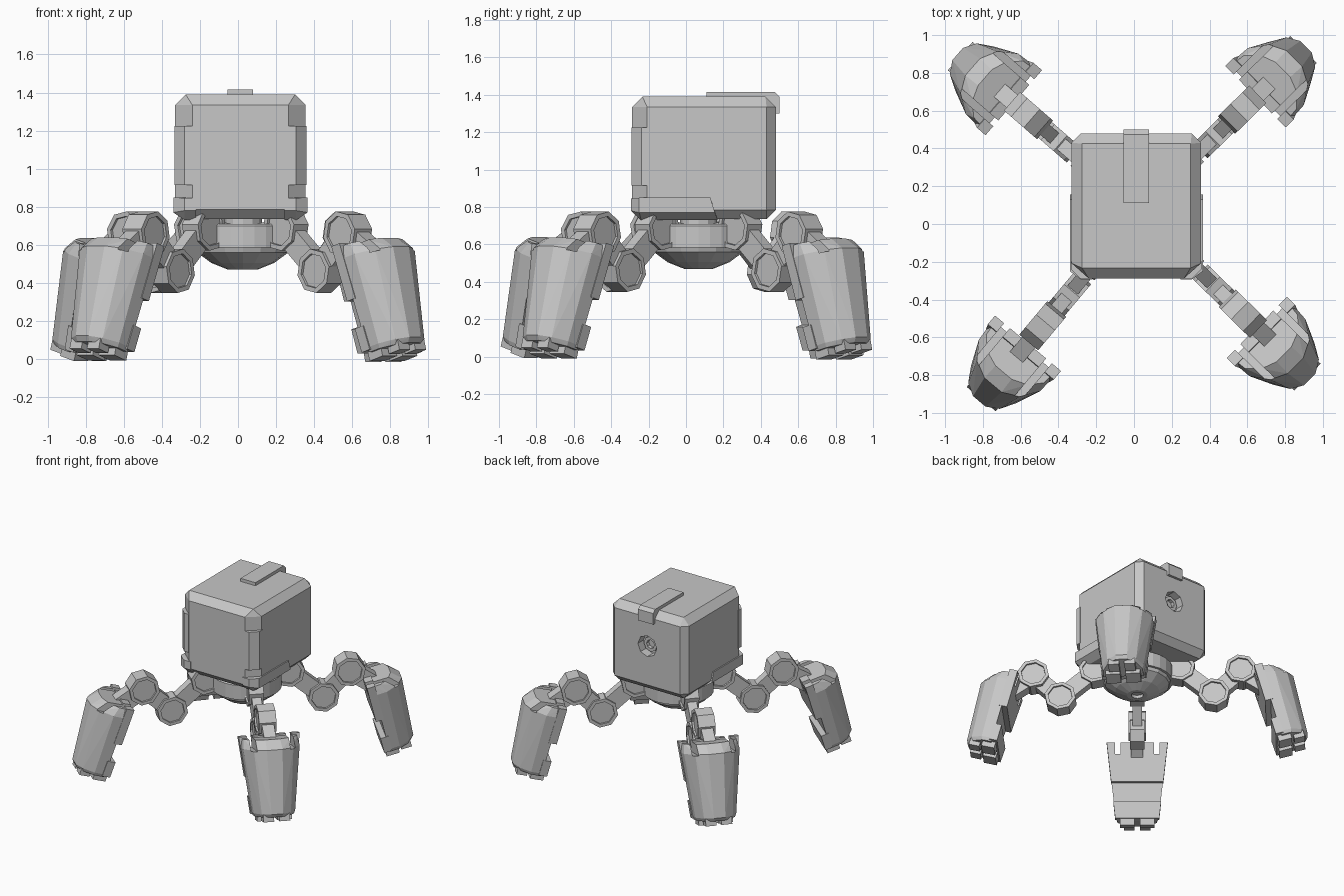
import bpy, bmesh
from math import sin, cos, pi, radians
from mathutils import Matrix, Vector

cube = bpy.data.objects.get("Cube")
if cube:
    bpy.data.objects.remove(cube, do_unlink=True)

grey = bpy.data.materials.new("plain grey")
grey.use_nodes = True
GREY = (0.57, 0.57, 0.57, 1)
grey.diffuse_color = GREY
grey.node_tree.nodes["Principled BSDF"].inputs["Base Color"].default_value = GREY

HUB = Vector((0.025, 0.067, 0))
ID = Matrix()


def finish(name, bm, m=ID):
    bmesh.ops.recalc_face_normals(bm, faces=bm.faces)
    bm.transform(m)
    mesh = bpy.data.meshes.new(name)
    bm.to_mesh(mesh)
    bm.free()
    mesh.materials.append(grey)
    ob = bpy.data.objects.new(name, mesh)
    bpy.context.collection.objects.link(ob)
    return ob


def hull(name, pts, m=ID):
    """Faceted convex solid around a few points."""
    bm = bmesh.new()
    verts = [bm.verts.new(p) for p in pts]
    bmesh.ops.convex_hull(bm, input=verts)
    loose = [v for v in bm.verts if not v.link_faces]
    bmesh.ops.delete(bm, geom=loose, context="VERTS")
    bmesh.ops.dissolve_limit(bm, angle_limit=0.02, verts=bm.verts, edges=bm.edges)
    return finish(name, bm, m)


def box(name, x, y, z, m=ID):
    return hull(name, [(a, b, c) for a in x for b in y for c in z], m)


def cut(target, cutter):
    """Subtract the cutter and discard it."""
    mod = target.modifiers.new("cut", "BOOLEAN")
    mod.operation = "DIFFERENCE"
    mod.object = cutter
    bpy.context.view_layer.objects.active = target
    bpy.ops.object.modifier_apply(modifier="cut")
    bpy.data.objects.remove(cutter, do_unlink=True)


def lathe(name, profile, sides, m=ID, start=0.0, sweep=2 * pi):
    """Closed (radius, z) loop swept about z, capped when it is an arc."""
    full = sweep > 6.28
    n = sides if full else sides + 1
    bm = bmesh.new()
    rings = [[bm.verts.new((r * cos(start + sweep * i / sides), r * sin(start + sweep * i / sides), z))
              for r, z in profile] for i in range(n)]
    k = len(profile)
    for i in range(sides):
        a, b = rings[i], rings[(i + 1) % n]
        for j in range(k):
            bm.faces.new((a[j], b[j], b[(j + 1) % k], a[(j + 1) % k]))
    if not full:
        bm.faces.new(rings[0])
        bm.faces.new(rings[-1])
    bmesh.ops.remove_doubles(bm, verts=bm.verts, dist=1e-5)
    return finish(name, bm, m)


# Chamfered body
X0, X1, Y0, Y1 = -0.33, 0.355, -0.288, 0.48
pts = []
for z, inset, cx, cy in ((0.735, 0.05, 0, 0), (0.785, 0, 0.09, 0.08),
                         (1.335, 0, 0.09, 0.08), (1.39, 0.055, 0, 0)):
    for x, sx in ((X0, 1), (X1, -1)):
        for y, sy, wx, wy in ((Y0, 1, cx, cy), (Y1, -1, cx * 0.55, cx * 0.55)):
            pts.append((x + sx * (inset + wx), y + sy * inset, z))
            pts.append((x + sx * inset, y + sy * (inset + wy), z))
body = hull("body", pts)

# Octagonal port sunk in the back
BACK = Matrix.Translation((0.012, 0.48, 1.1)) @ Matrix.Rotation(-pi / 2, 4, "X")
cut(body, lathe("port_cutter", [(0, -0.07), (0.085, -0.07), (0.085, 0.05), (0, 0.05)], 8, BACK))
lathe("port_ring", [(0.035, -0.075), (0.06, -0.075), (0.06, -0.04), (0.035, -0.04)], 8, BACK)

# Top strap with its hook over the back edge
box("top_strap", (-0.055, 0.08), (0.11, 0.46), (1.37, 1.415))
hull("strap_hook", [(x, y, z) for x in (-0.055, 0.08) for y, z in
                    ((0.4, 1.415), (0.475, 1.415), (0.5, 1.39), (0.5, 1.3), (0.46, 1.3), (0.4, 1.37))])

# Corner blocks and lower side plates
for side, x, s in (("right", X0, 1), ("left", X1, -1)):
    hull(side + "_corner_block", [(x + s * a, Y0 + b, z) for z in (0.915, 1.225) for a, b in
                                  ((-0.004, 0.09), (-0.004, 0.05), (0.05, -0.004), (0.09, -0.004), (0.09, 0.09))])
    outer = [(x - s * 0.01, y, z) for y, z in
             ((-0.25, 0.77), (-0.25, 0.85), (0.13, 0.85), (0.155, 0.77))]
    inner = [(x + s * a, y, z) for a, y, z in
             ((0.05, -0.295, 0.78), (0.05, -0.295, 0.845), (0.11, -0.295, 0.845), (0.11, -0.295, 0.78),
              (0.05, -0.24, 0.73), (0.11, -0.24, 0.73), (0.05, 0.17, 0.73), (0.11, 0.17, 0.73), (0.11, 0.13, 0.85))]
    hull(side + "_side_plate", outer + inner)

# Hub, collar and faceted dome underneath
AXIS = Matrix.Translation(HUB)
lathe("neck", [(0, 0.66), (0.1, 0.66), (0.1, 0.76), (0, 0.76)], 12, AXIS)
lathe("hub", [(0, 0.56), (0.19, 0.56), (0.19, 0.7), (0, 0.7)], 16, AXIS)
lathe("dome", [(0, 0.59), (0.25, 0.59), (0.24, 0.56), (0.165, 0.505), (0.077, 0.47), (0.045, 0.47),
               (0.045, 0.495), (0, 0.495)], 16, AXIS)
for i in range(4):
    lathe("collar_%d" % i, [(0.15, 0.585), (0.265, 0.585), (0.265, 0.7), (0.255, 0.71), (0.15, 0.71)],
          6, AXIS, radians(90 * i - 41), radians(82))


# Legs: local x points outward, y sideways
def knuckle(name, r, z, width, m):
    """Octagonal joint with sunken end caps."""
    bm = bmesh.new()
    bmesh.ops.create_cone(bm, cap_ends=True, segments=8, radius1=0.118, radius2=0.118, depth=width)
    caps = [f for f in bm.faces if len(f.verts) == 8]
    bmesh.ops.inset_individual(bm, faces=caps, thickness=0.026)
    bmesh.ops.inset_individual(bm, faces=caps, thickness=0.001, depth=-0.014)
    place = Matrix.Translation((r, 0, z)) @ Matrix.Rotation(pi / 2, 4, "X") @ Matrix.Rotation(pi / 16, 4, "Z")
    finish(name, bm, m @ place)


def bar(name, a, b, half_h, half_w, m):
    """Straight link between two (r, z) points."""
    a, b = Vector(a), Vector(b)
    d = (b - a).normalized()
    n = Vector((-d.y, d.x)) * half_h
    ends = (a + n, a - n, b + n, b - n)
    hull(name, [(p.x, w, p.y) for p in ends for w in (-half_w, half_w)], m)


def shell_ring(v, depth, hw):
    half = ((0, 1), (0.4, 0.97), (0.8, 0.68), (1, 0.27))
    return [(u * depth, s * w * hw, v) for u, w in half for s in (-1, 1)]


def leg(name, angle, reach, tilt):
    m = AXIS @ Matrix.Rotation(radians(angle), 4, "Z")
    hip, knee, ankle = (0.315, 0.685), (0.573, 0.463), (0.768 + reach * 0.5, 0.66)
    bar(name + "_hip_mount", (0.12, 0.65), hip, 0.055, 0.038, m)
    knuckle(name + "_hip", *hip, 0.11, m)
    bar(name + "_upper_link", hip, knee, 0.065, 0.036, m)
    knuckle(name + "_knee", *knee, 0.11, m)
    bar(name + "_lower_link", knee, ankle, 0.065, 0.036, m)
    knuckle(name + "_ankle", *ankle, 0.13, m)
    bar(name + "_foot_link", ankle, (0.97 + reach, 0.52), 0.07, 0.045, m)

    # Foot tilts outward toward the ground; local z runs down its length
    f = m @ Matrix.Translation((0.907 + reach, 0, 0.603)) @ Matrix.Rotation(radians(-tilt), 4, "Y")
    rings = ((-0.012, 0.165, 0.205), (-0.08, 0.235, 0.218), (-0.565, 0.205, 0.16), (-0.59, 0.185, 0.15))
    shell = hull(name + "_foot_shell", [p for ring in rings for p in shell_ring(*ring)], f)
    # Inner plates with a gap between them
    plates = [hull(name + "_%s_plate" % part, [(u, s * (0.228 + v * 0.11), v) for u in (-0.042, 0.02)
                                               for v in (top, low) for s in (-1, 1)], f)
              for part, top, low in (("upper", 0, -0.3), ("lower", -0.45, -0.58))]
    # Slots across the top edge, then the toes
    for s in (-1, 1):
        for part in (shell, plates[0]):
            cut(part, box("slot_cutter", (-0.1, 0.3), (s * 0.125, s * 0.165), (-0.09, 0.05), f))
        box(name + "_inner_toe", (-0.03, 0.07), (s * 0.02, s * 0.13), (-0.57, -0.63), f)
        box(name + "_outer_toe", (0.09, 0.17), (s * 0.02, s * 0.1), (-0.57, -0.625), f)


leg("back_left_leg", 44.5, 0, 14)
leg("back_right_leg", 139, 0.01, 16)
leg("front_right_leg", 230, 0.045, 17)
leg("front_left_leg", 315.5, 0.01, 16)
